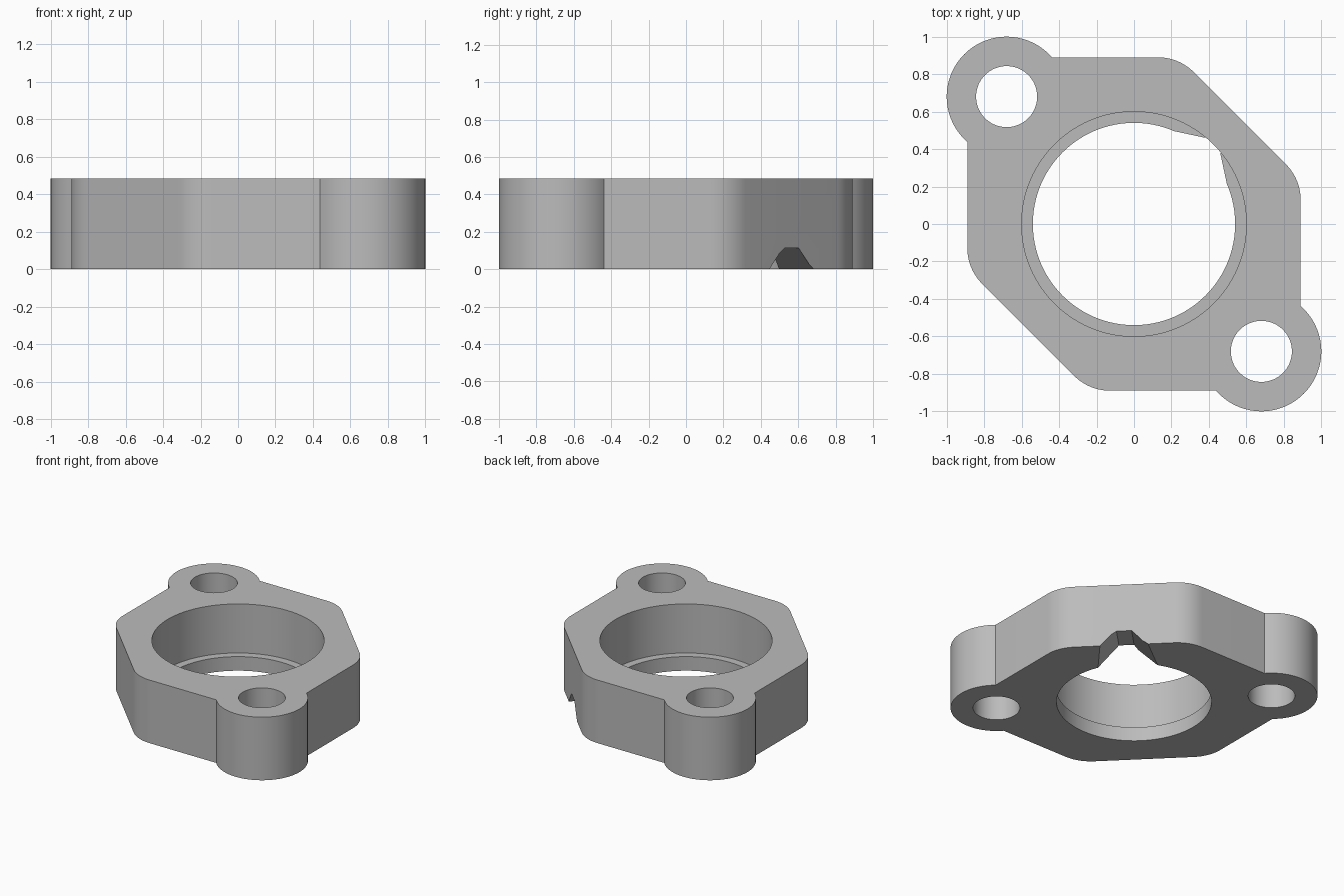
import bpy, bmesh, math
from mathutils import Vector

cube = bpy.data.objects.get("Cube")
if cube:
    bpy.data.objects.remove(cube, do_unlink=True)

HEIGHT, SIDE, LUG, LUG_R = 0.485, 0.89, 0.68, 0.32
LIP_Z, CORNER, FILLET = 0.108, 0.24, 0.27

grey = bpy.data.materials.new("plain grey")
grey.use_nodes = True
color = (0.5, 0.5, 0.5, 1)
grey.diffuse_color = color
grey.node_tree.nodes["Principled BSDF"].inputs["Base Color"].default_value = color


def arc(cx, cy, r, start, end, steps):
    angles = [math.radians(start + (end - start) * i / steps) for i in range(steps + 1)]
    return [(cx + r * math.cos(a), cy + r * math.sin(a)) for a in angles]


def loft(name, bottom, top):
    """Closed solid between two matching loops of 3D points."""
    bm = bmesh.new()
    lo = [bm.verts.new(p) for p in bottom]
    hi = [bm.verts.new(p) for p in top]
    bm.faces.new(lo)
    bm.faces.new(hi)
    for i in range(len(lo)):
        j = (i + 1) % len(lo)
        bm.faces.new((lo[i], lo[j], hi[j], hi[i]))
    bmesh.ops.recalc_face_normals(bm, faces=bm.faces)
    mesh = bpy.data.meshes.new(name)
    bm.to_mesh(mesh)
    bm.free()
    mesh.materials.append(grey)
    obj = bpy.data.objects.new(name, mesh)
    bpy.context.collection.objects.link(obj)
    return obj


def prism(name, outline, z0, z1):
    return loft(name, [(x, y, z0) for x, y in outline], [(x, y, z1) for x, y in outline])


def cylinder(name, x, y, r, z0, z1, sides):
    return prism(name, arc(x, y, r, 0, 360, sides)[:-1], z0, z1)


def diagonal(u, t):
    """u runs out along the +x +y diagonal, t across it."""
    s = math.sqrt(0.5)
    return ((u - t) * s, (u + t) * s)


# Flange outline: one lug and one rounded chamfer, repeated by a half turn
inset = CORNER - FILLET * math.tan(math.radians(22.5))
lug_angle = math.degrees(math.asin((SIDE - LUG) / LUG_R))
half = arc(LUG, -LUG, LUG_R, lug_angle - 180, 90 - lug_angle, 48)
half += arc(SIDE - FILLET, inset, FILLET, 0, 45, 10)
half += arc(inset, SIDE - FILLET, FILLET, 45, 90, 10)
flange = prism("flange", half + [(-x, -y) for x, y in half], 0, HEIGHT)

# Stepped bore and the two bolt holes
cutters = [
    cylinder("bore_cutter", 0, 0, 0.6, LIP_Z, 1, 96),
    cylinder("lip_cutter", 0, 0, 0.54, -0.5, 0.3, 96),
]
for s in (1, -1):
    cutters.append(cylinder("bolt_hole_cutter", s * LUG, -s * LUG, 0.163, -0.5, 1, 64))


# Drain notch under the chamfered side, with a flared gap in the lip
def notch_section(u, base):
    pts = [(-base, 0), (-0.053, 0.113), (0.053, 0.113), (base, 0)]
    low = [(base, -0.1), (-base, -0.1)]
    return [(*diagonal(u, t), z) for t, z in pts + low]


cutters.append(loft("notch_cutter", notch_section(0.45, 0.215), notch_section(0.9, 0.155)))
gap = [(0.4, -0.21), (0.495, -0.21), (0.594, -0.057),
       (0.594, 0.057), (0.495, 0.21), (0.4, 0.21)]
cutters.append(prism("lip_gap_cutter", [diagonal(u, t) for u, t in gap], -0.2, 0.2))

bpy.ops.object.select_all(action="DESELECT")
bpy.context.view_layer.objects.active = flange
flange.select_set(True)
for cutter in cutters:
    cutter.hide_render = True
    mod = flange.modifiers.new("cut", "BOOLEAN")
    mod.operation = "DIFFERENCE"
    mod.solver = "EXACT"
    mod.object = cutter
    bpy.ops.object.modifier_apply(modifier=mod.name)
    bpy.data.objects.remove(cutter, do_unlink=True)

bpy.ops.object.shade_smooth_by_angle(angle=math.radians(25))
